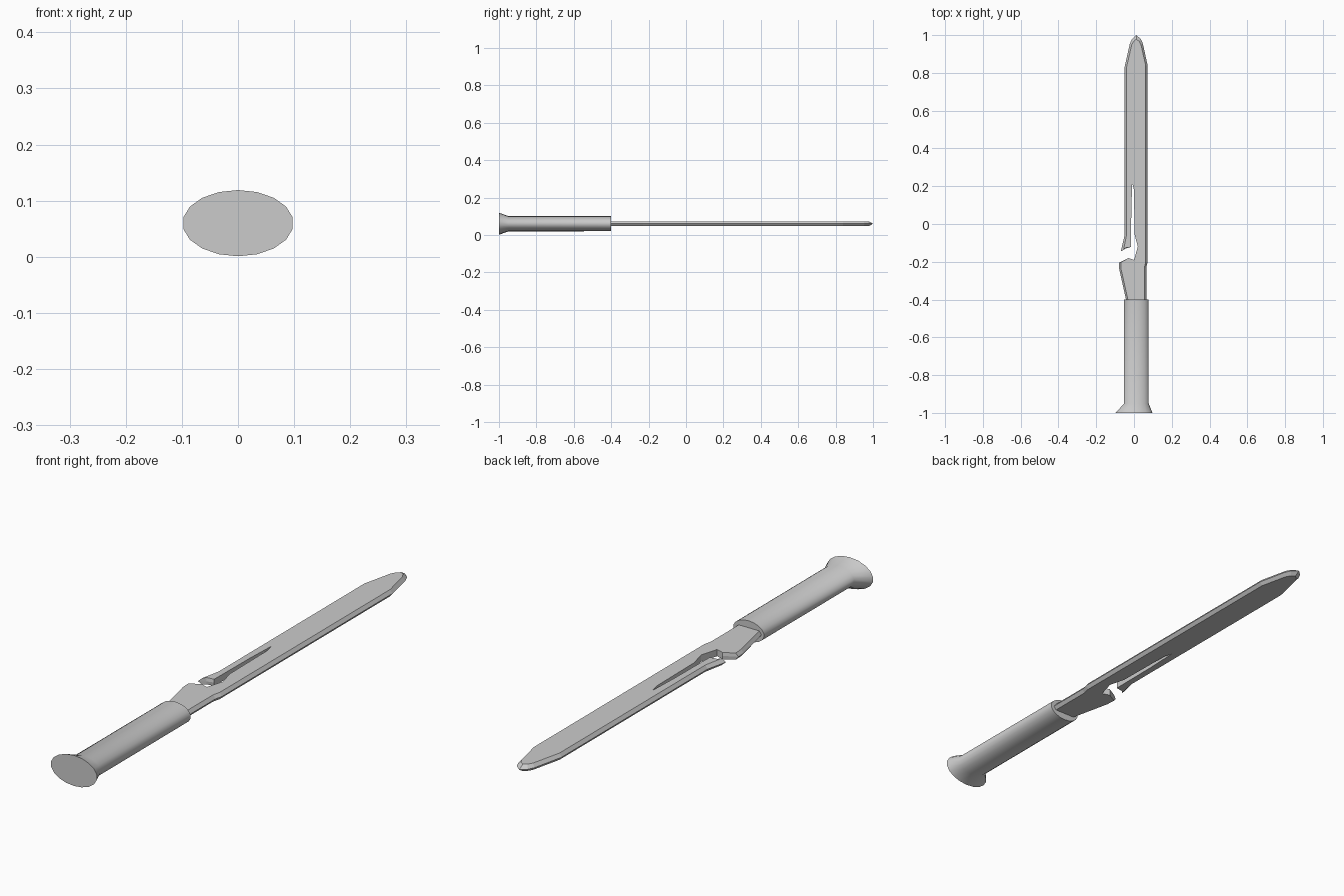
import bpy, bmesh, math

if "Cube" in bpy.data.objects:
    bpy.data.objects.remove(bpy.data.objects["Cube"])

Z = 0.06  # centre height of the whole tool


def make_object(name, bm):
    bmesh.ops.recalc_face_normals(bm, faces=bm.faces[:])
    me = bpy.data.meshes.new(name)
    bm.to_mesh(me)
    bm.free()
    ob = bpy.data.objects.new(name, me)
    bpy.context.collection.objects.link(ob)
    return ob


def bridge(bm, a, b):
    n = len(a)
    for i in range(n):
        bm.faces.new((a[i], a[(i + 1) % n], b[(i + 1) % n], b[i]))


# Blade: outline (x, y) plus the inset (dx, dy) of its flat face from the sharp edge
outline = [
    (0.065, -0.41, -0.010, 0), (0.065, -0.23, -0.010, 0), (0.072, -0.20, -0.010, 0),
    (0.072, 0.84, -0.010, -0.002), (0.047, 0.955, -0.010, -0.006),
    (0.036, 0.98, -0.010, -0.012), (0.012, 1.00, 0, -0.022),
    (-0.010, 0.98, 0.009, -0.012), (-0.022, 0.955, 0.010, -0.006),
    (-0.050, 0.83, 0.010, -0.002), (-0.050, -0.06, 0.010, 0),
    # spur and slit
    (-0.070, -0.145, 0.015, 0.008), (-0.045, -0.13, 0, 0.004), (-0.016, -0.122, 0, 0),
    (-0.014, 0.09, 0, 0), (-0.009, 0.215, 0, 0), (0.0, 0.18, 0, 0),
    (0.003, -0.055, 0, 0), (0.020, -0.12, 0, 0), (0.000, -0.19, 0, 0),
    # notch and shoulder
    (-0.030, -0.18, 0, 0), (-0.080, -0.205, 0.010, 0.002),
    (-0.078, -0.24, 0.010, 0), (-0.040, -0.41, 0.010, 0),
]
bm = bmesh.new()
mid = [bm.verts.new((x, y, Z)) for x, y, dx, dy in outline]
for h in (0.013, -0.013):
    flat = [bm.verts.new((x + dx, y + dy, Z + h)) for x, y, dx, dy in outline]
    bridge(bm, mid, flat)
    bm.faces.new(flat)
make_object("blade", bm)

# Handle: oval rings (y, centre x, radius x, radius z) with a flared butt
bm = bmesh.new()
SIDES = 18
rings = []
for y, cx, rx, rz in ((-1.0, 0, 0.099, 0.059), (-0.95, 0.013, 0.066, 0.041),
                      (-0.40, 0.013, 0.066, 0.040)):
    rings.append([bm.verts.new((cx + rx * math.sin(t), y, Z + rz * math.cos(t)))
                  for t in (2 * math.pi * i / SIDES for i in range(SIDES))])
for a, b in zip(rings, rings[1:]):
    bridge(bm, a, b)
bm.faces.new(rings[0])
bm.faces.new(rings[-1])
handle = make_object("handle", bm)
bpy.context.view_layer.objects.active = handle
handle.select_set(True)
bpy.ops.object.shade_smooth_by_angle(angle=math.radians(50))
